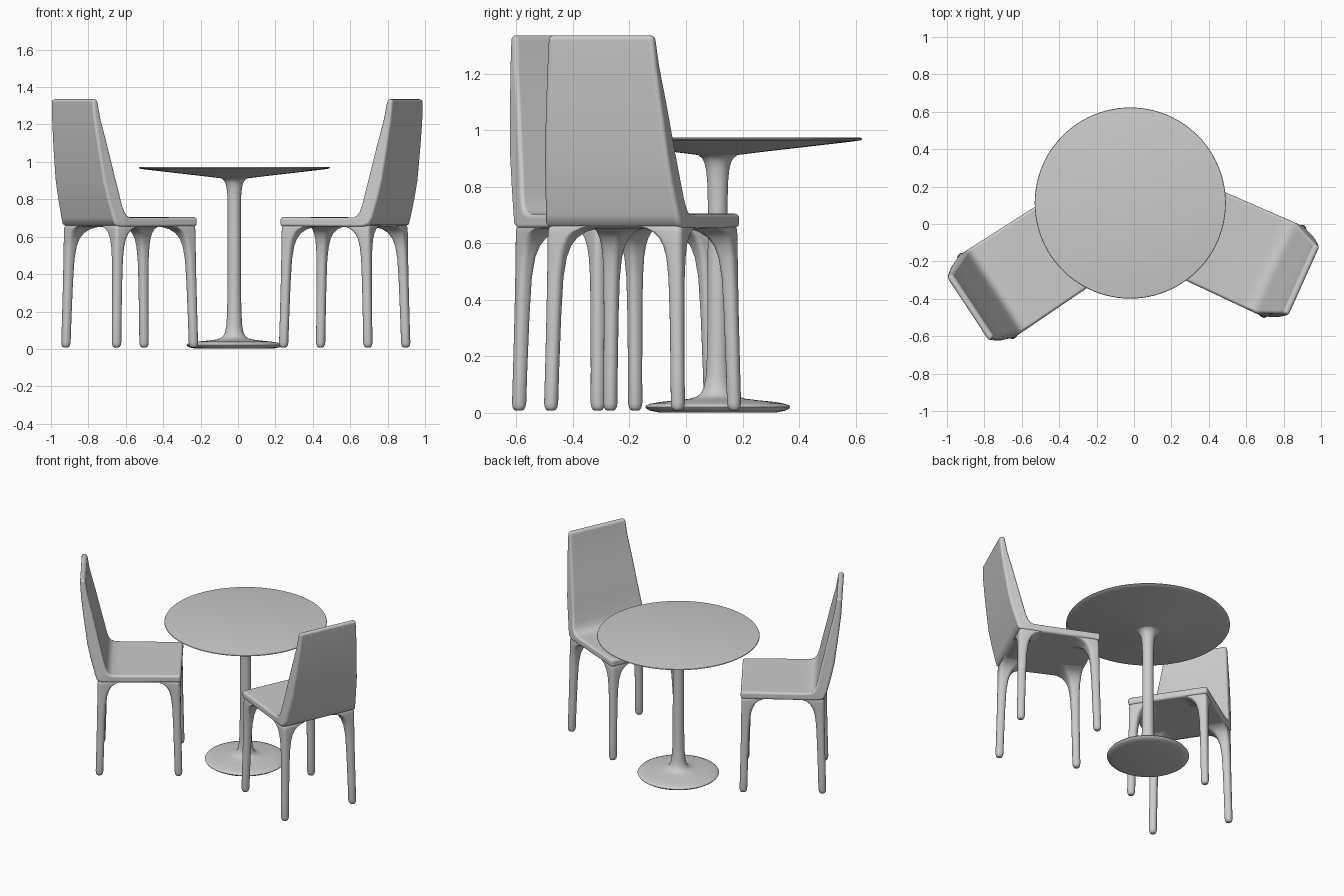
import bpy, bmesh, math
from mathutils import Matrix, Vector

if "Cube" in bpy.data.objects:
    bpy.data.objects.remove(bpy.data.objects["Cube"])

grey = bpy.data.materials.new("light grey")
grey.diffuse_color = (0.6, 0.6, 0.6, 1)
grey.use_nodes = True
grey.node_tree.nodes["Principled BSDF"].inputs["Base Color"].default_value = grey.diffuse_color


def make_object(name, bm, matrix=None, bevel=0):
    bmesh.ops.recalc_face_normals(bm, faces=bm.faces)
    mesh = bpy.data.meshes.new(name)
    bm.to_mesh(mesh)
    bm.free()
    mesh.materials.append(grey)
    ob = bpy.data.objects.new(name, mesh)
    bpy.context.collection.objects.link(ob)
    if matrix:
        ob.matrix_world = matrix
    if bevel:
        mod = ob.modifiers.new("rounded edges", 'BEVEL')
        mod.width = bevel
        mod.segments = 4
        mod.limit_method = 'ANGLE'
        mod.angle_limit = math.radians(60)
        mod.harden_normals = True
    bpy.ops.object.select_all(action='DESELECT')
    ob.select_set(True)
    bpy.context.view_layer.objects.active = ob
    bpy.ops.object.shade_smooth_by_angle(angle=math.radians(50))
    return ob


def loft(rings):
    """Skin a list of equal-sized point rings and cap both ends."""
    bm = bmesh.new()
    rows = [[bm.verts.new(p) for p in ring] for ring in rings]
    n = len(rows[0])
    for a, b in zip(rows, rows[1:]):
        for i in range(n):
            j = (i + 1) % n
            bm.faces.new((a[i], a[j], b[j], b[i]))
    bm.faces.new(rows[0])
    bm.faces.new(rows[-1])
    return bm


def lathe(name, profile, location, steps=96):
    """Spin an (r, z) profile that starts and ends near the axis."""
    rings = [[(r * math.cos(2 * math.pi * k / steps),
               r * math.sin(2 * math.pi * k / steps), z) for k in range(steps)]
             for r, z in profile]
    return make_object(name, loft(rings), Matrix.Translation(location))


def rounded_rect(x0, x1, y0, y1, r, z):
    pts = []
    for cx, cy, a0 in ((x1 - r, y1 - r, 0), (x0 + r, y1 - r, 90),
                       (x0 + r, y0 + r, 180), (x1 - r, y0 + r, 270)):
        for k in range(6):
            a = math.radians(a0 + 18 * k)
            pts.append((cx + r * math.cos(a), cy + r * math.sin(a), z))
    return pts


# Seat and backrest sections: under/outer point, upper/inner point, half width
SHELL = [
    ((.268, .655), (.268, .705), .2575),
    ((-.12, .652), (-.12, .703), .263),
    ((-.19, .652), (-.165, .704), .264),
    ((-.235, .653), (-.185, .714), .264),
    ((-.262, .666), (-.200, .735), .262),
    ((-.273, .70), (-.212, .77), .258),
    ((-.300, .80), (-.232, .86), .248),
    ((-.322, .90), (-.251, .94), .240),
    ((-.345, 1.07), (-.285, 1.09), .226),
    ((-.363, 1.22), (-.318, 1.225), .212),
    ((-.370, 1.335), (-.336, 1.335), .203),
]

# Leg sections: height, thickness, inset from the outer corner
LEG = [(.008, .020, .014), (.011, .034, .007), (.02, .044, .002), (.035, .048, 0),
       (.15, .048, 0), (.35, .050, 0), (.48, .054, 0), (.55, .062, 0),
       (.59, .073, 0), (.62, .09, 0), (.64, .112, .001), (.652, .14, .002),
       (.66, .17, .006), (.67, .17, .012)]


def chair(side, location, degrees):
    place = Matrix.Translation(location) @ Matrix.Rotation(math.radians(degrees), 4, 'Z')
    # one-piece seat and backrest
    rings = [[(o[0], -w, o[1]), (o[0], w, o[1]), (i[0], w, i[1]), (i[0], -w, i[1])]
             for o, i, w in SHELL]
    make_object(side + "_chair_seat_and_back", loft(rings), place, bevel=.016)
    # four legs flaring into the seat
    for end, sx, ux, vy in (("front", 1, .264, .255), ("back", -1, .258, .261)):
        for hand, sy in (("left", 1), ("right", -1)):
            rings = []
            for z, d, inset in LEG:
                out = .012 * (1 - min(z / .65, 1)) ** 1.5
                x, y = ux + out - inset, vy + out * .8 - inset
                ring = rounded_rect(x - d, x, y - d, y, min(.021, d * .48), z)
                rings.append([(sx * p[0], sy * p[1], p[2]) for p in ring])
            make_object(f"{side}_chair_{end}_{hand}_leg", loft(rings), place)


chair("left", (-.58, -.25, 0), 33.4)
chair("right", (.572, -.152, 0), 155.7)

# Pedestal table
centre = Vector((-.02, .112, 0))
lathe("table_pedestal", [
    (.001, .002), (.21, .002), (.24, .008), (.253, .016), (.256, .021), (.252, .027),
    (.235, .033), (.20, .039), (.14, .045), (.10, .05), (.075, .057), (.06, .068),
    (.049, .09), (.042, .13), (.038, .20), (.036, .35), (.035, .60), (.035, .75),
    (.037, .82), (.041, .86), (.047, .885), (.055, .90), (.068, .911), (.085, .917),
    (.085, .93), (.001, .93)], centre)
lathe("table_top", [
    (.001, .912), (.07, .912), (.15, .922), (.35, .945), (.48, .960), (.505, .964),
    (.511, .968), (.509, .972), (.50, .974), (.001, .974)], centre)
